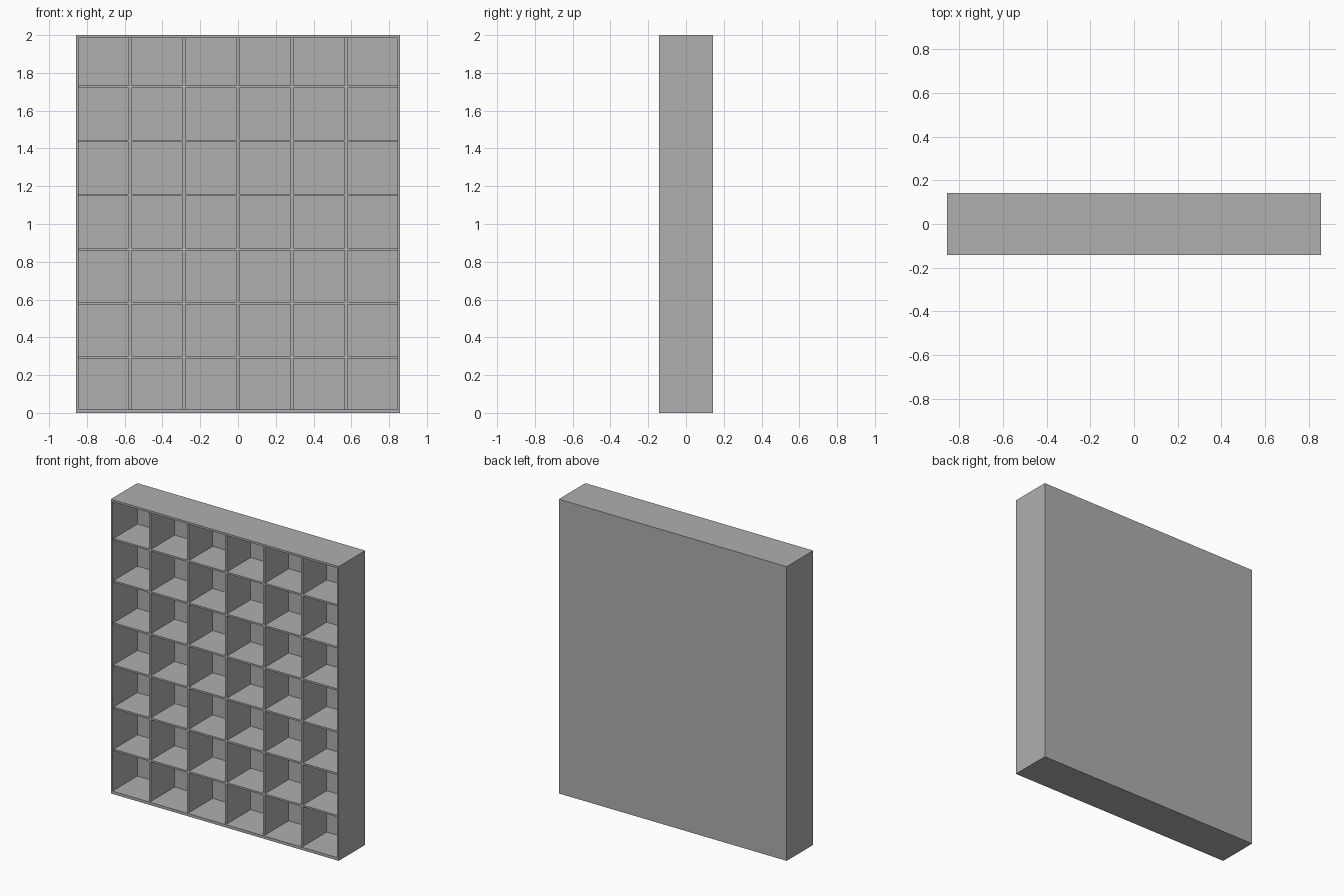
import bpy

if "Cube" in bpy.data.objects:
    bpy.data.objects.remove(bpy.data.objects["Cube"])

W, D, H = 0.857, 0.1425, 2.0      # half width, half depth, height
SIDE, TOP, BASE, BACK = 0.013, 0.014, 0.019, 0.017
INSET = 0.012                     # grid sits slightly behind the case front
COLS, ROWS = 6, 7

grey = bpy.data.materials.new("grey_paint")
grey.diffuse_color = (0.43, 0.43, 0.43, 1)
grey.use_nodes = True
grey.node_tree.nodes["Principled BSDF"].inputs["Base Color"].default_value = grey.diffuse_color


def box(name, x0, x1, y0, y1, z0, z1):
    bpy.ops.mesh.primitive_cube_add(
        size=1, location=((x0 + x1) / 2, (y0 + y1) / 2, (z0 + z1) / 2))
    ob = bpy.context.object
    ob.name = name
    ob.scale = (x1 - x0, y1 - y0, z1 - z0)
    bpy.ops.object.transform_apply(location=False, rotation=False, scale=True)
    ob.data.materials.append(grey)
    return ob


# outer case
box("left_side", -W, -W + SIDE, -D, D, 0, H)
box("right_side", W - SIDE, W, -D, D, 0, H)
box("top_panel", -W + SIDE, W - SIDE, -D, D, H - TOP, H)
box("base_panel", -W + SIDE, W - SIDE, -D, D, 0, BASE)
box("back_panel", -W + SIDE, W - SIDE, D - BACK, D, BASE, H - TOP)

# full-width shelves
T = 0.006
shelf_z = [0.294 + 0.2864 * i for i in range(ROWS - 1)]
for i, z in enumerate(shelf_z):
    box(f"shelf_{i + 1}", -W + SIDE, W - SIDE, -D + INSET, D - BACK, z - T, z + T)

# upright dividers between the shelves
V = 0.0075
levels = [BASE - T] + shelf_z + [H - TOP + T]
for c in range(1, COLS):
    x = (c - COLS / 2) * 0.2858
    for r in range(ROWS):
        box(f"divider_{c}_{r + 1}", x - V, x + V, -D + INSET, D - BACK,
            levels[r] + T, levels[r + 1] - T)
